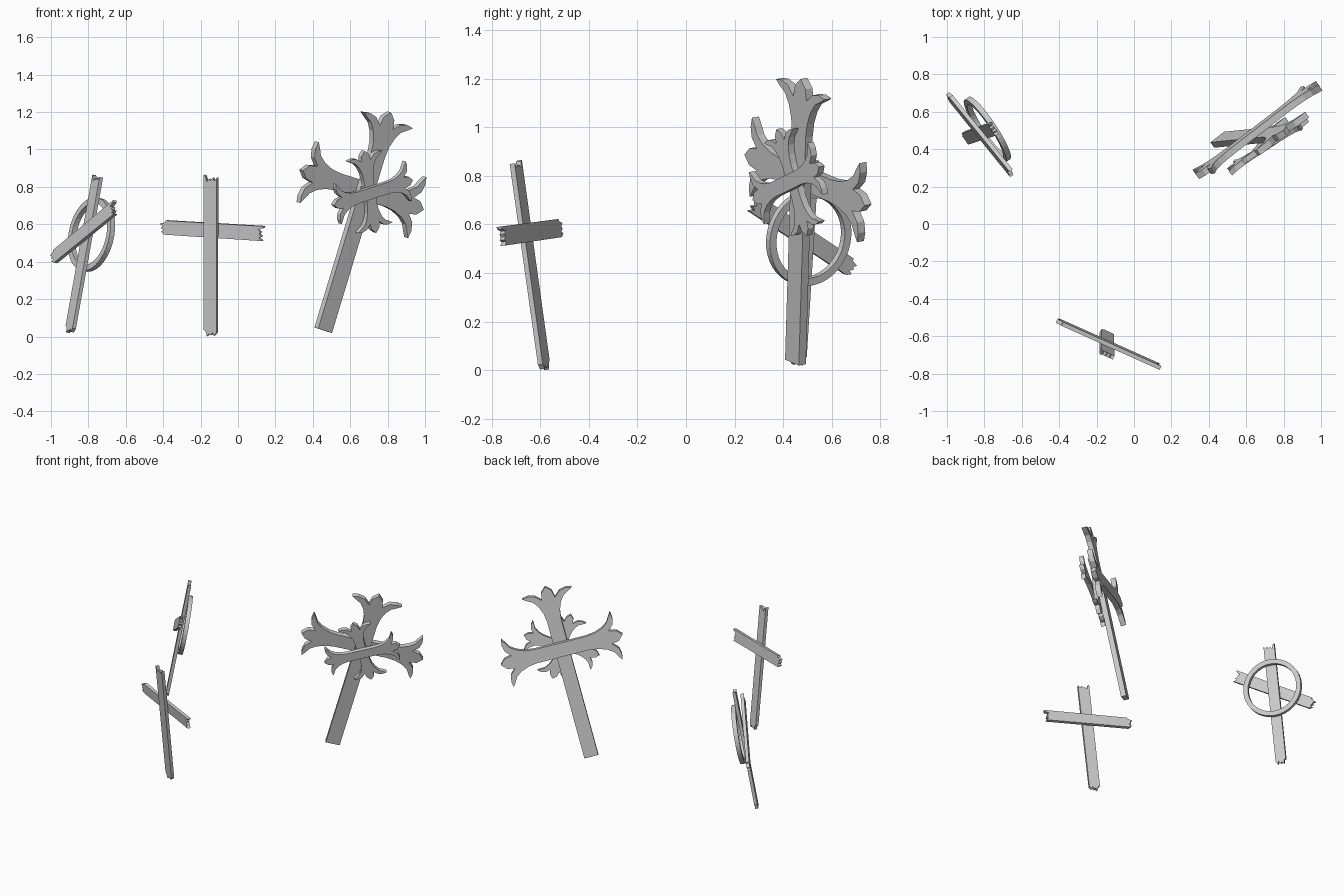
import bpy, bmesh, math
from mathutils import Matrix, Vector

cube = bpy.data.objects.get("Cube")
if cube:
    bpy.data.objects.remove(cube, do_unlink=True)

stone = bpy.data.materials.new("grey_stone")
stone.use_nodes = True
colour = (0.6, 0.6, 0.6, 1)
stone.diffuse_color = colour
stone.node_tree.nodes["Principled BSDF"].inputs["Base Color"].default_value = colour


def frame(origin, up, across):
    """Local x runs across, local z runs up the post, local y points backwards."""
    z = Vector(up).normalized()
    x = Vector(across)
    x = (x - z * x.dot(z)).normalized()
    y = z.cross(x)
    m = Matrix((x, y, z)).transposed().to_4x4()
    m.translation = Vector(origin)
    return m


def finish(name, bm, matrix):
    bmesh.ops.recalc_face_normals(bm, faces=bm.faces)
    mesh = bpy.data.meshes.new(name)
    bm.to_mesh(mesh)
    bm.free()
    mesh.materials.append(stone)
    obj = bpy.data.objects.new(name, mesh)
    bpy.context.collection.objects.link(obj)
    obj.matrix_world = matrix


def plate(name, outline, matrix, back, depth, turn=0):
    """Extrude an outline; back is the centre offset, turn is degrees in plane."""
    bm = bmesh.new()
    face = bm.faces.new([bm.verts.new((u, -depth / 2, v)) for u, v in outline])
    grown = bmesh.ops.extrude_face_region(bm, geom=[face])["geom"]
    bmesh.ops.translate(bm, vec=(0, depth, 0),
                        verts=[g for g in grown if isinstance(g, bmesh.types.BMVert)])
    spin = Matrix.Rotation(math.radians(-turn), 4, "Y")
    finish(name, bm, matrix @ Matrix.Translation((0, back, 0)) @ spin)


# Broken timber ends: position across the width, depth of the break
SPLINTERS = [(-0.5, 0), (-0.36, 0.005), (-0.25, 0.035), (-0.1, 0.02),
             (0.05, 0.028), (0.2, 0.012), (0.3, 0.03), (0.5, 0.01)]


def plank(low, high, width):
    top = [(u * width, high - d) for u, d in SPLINTERS]
    bottom = [(u * width * 0.95, low + 0.035 - d) for u, d in reversed(SPLINTERS)]
    return top + bottom


# Flared three-pointed arm end: distance from the end, half width
FLARE = [(0.24, 0.048), (0.18, 0.056), (0.125, 0.076), (0.085, 0.105),
         (0.065, 0.14), (0.045, 0.17), (0.038, 0.13), (0.048, 0.085),
         (0.085, 0.046), (0.035, 0.036), (0, 0)]


def flared_end(length, k):
    right = [(h * k, length - d * k) for d, h in FLARE]
    return right + [(-u, v) for u, v in reversed(right[:-1])]


def flared_bar(half, k):
    top = flared_end(half, k)
    return top + [(-u, -v) for u, v in top]


# Plain broken cross
plain = frame((-0.145, -0.66, 0.565), (0, -0.12, 0.86), (0.56, -0.25, -0.04))
plate("plain_post", plank(-0.57, 0.30, 0.078), plain, 0, 0.022)
plate("plain_crossbar", plank(-0.305, 0.305, 0.08), plain, 0.022, 0.022, -90)

# Leaning broken cross with a ring
ringed = frame((-0.805, 0.491, 0.55), (0.15, 0.05, 0.84), (0.34, -0.42, 0.28))
plate("ringed_post", plank(-0.54, 0.318, 0.075), ringed, 0, 0.022)
plate("ringed_crossbar", plank(-0.305, 0.305, 0.078), ringed, -0.022, 0.022, -59.5)

bm = bmesh.new()
steps = 40
loops = []
for i in range(steps):
    a = math.tau * i / steps
    loops.append([bm.verts.new((r * math.cos(a), y, r * math.sin(a)))
                  for r, y in ((0.2, 0.011), (0.2, 0.041), (0.168, 0.041), (0.168, 0.011))])
for i in range(steps):
    p, q = loops[i], loops[(i + 1) % steps]
    for j in range(4):
        k = (j + 1) % 4
        bm.faces.new((p[j], p[k], q[k], q[j]))
finish("ring", bm, ringed)

# Large ornate cross
ornate = frame((0.681, 0.473, 0.78), (0.302, 0.03, 1), (0.62, 0.47, -0.17))
post = flared_end(0.44, 1) + [(-0.048, -0.78), (0.048, -0.78)]
plate("ornate_post", post, ornate, 0, 0.036)
plate("ornate_crossbar", flared_bar(0.42, 1), ornate, 0.036, 0.036, -90)

# Small ornate cross fixed diagonally to its front
plate("small_upright", flared_bar(0.23, 0.66), ornate, -0.033, 0.03, 30)
plate("small_crossbar", flared_bar(0.26, 0.66), ornate, -0.063, 0.03, -60)
